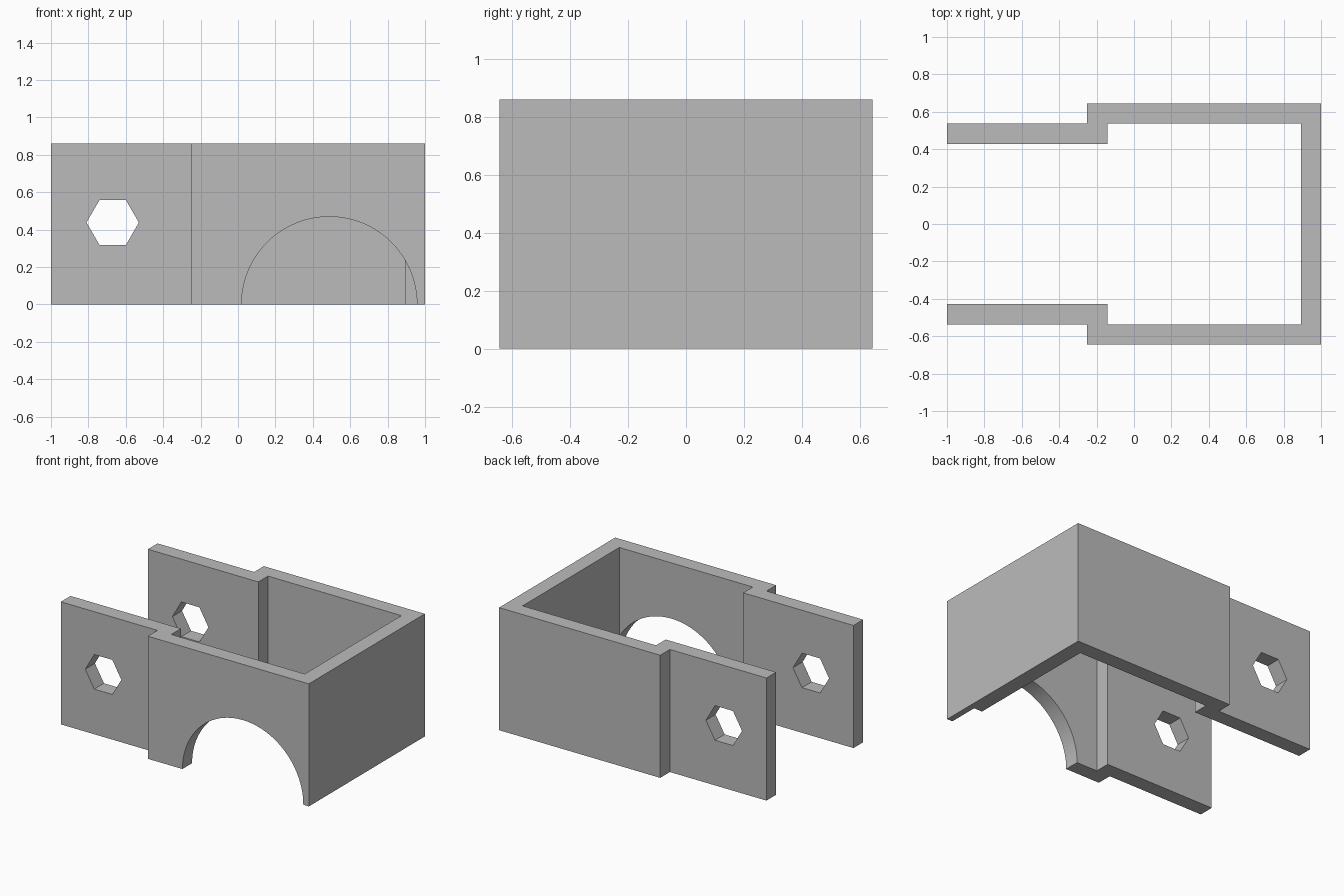
import bpy, bmesh, math
from mathutils import Matrix

default = bpy.data.objects.get("Cube")
if default:
    bpy.data.objects.remove(default, do_unlink=True)

HEIGHT, WALL, HALF = 0.86, 0.107, 0.643

grey = bpy.data.materials.new("plain grey")
grey.use_nodes = True
colour = (0.5, 0.5, 0.5, 1)
grey.diffuse_color = colour
grey.node_tree.nodes["Principled BSDF"].inputs["Base Color"].default_value = colour


def new_object(name, bm):
    bmesh.ops.recalc_face_normals(bm, faces=bm.faces)
    mesh = bpy.data.meshes.new(name)
    bm.to_mesh(mesh)
    bm.free()
    obj = bpy.data.objects.new(name, mesh)
    bpy.context.collection.objects.link(obj)
    mesh.materials.append(grey)
    return obj


def cylinder_cutter(name, sides, radius, x, z, y0, y1):
    """Prism running along y, with one corner pointing to +x."""
    bm = bmesh.new()
    ring = [bm.verts.new((x + radius * math.cos(a), y0, z + radius * math.sin(a)))
            for a in (math.tau * i / sides for i in range(sides))]
    face = bm.faces.new(ring)
    sweep = bmesh.ops.extrude_face_region(bm, geom=[face])["geom"]
    bmesh.ops.translate(bm, vec=(0, y1 - y0, 0),
                        verts=[v for v in sweep if isinstance(v, bmesh.types.BMVert)])
    obj = new_object(name, bm)
    obj.hide_render = True
    return obj


# Clamp body: half outline of the stepped wall, mirrored front to back
outer = [(1, HALF), (-0.25, HALF), (-0.25, HALF - WALL), (-1, HALF - WALL)]
inner = [(-1, HALF - 2 * WALL), (-0.143, HALF - 2 * WALL),
         (-0.143, HALF - WALL), (1 - WALL, HALF - WALL)]
half = outer + inner
outline = half + [(x, -y) for x, y in reversed(half)]
bm = bmesh.new()
base = bm.faces.new([bm.verts.new((x, y, 0)) for x, y in outline])
sweep = bmesh.ops.extrude_face_region(bm, geom=[base])["geom"]
bmesh.ops.translate(bm, vec=(0, 0, HEIGHT),
                    verts=[v for v in sweep if isinstance(v, bmesh.types.BMVert)])
body = new_object("clamp_body", bm)

# Hexagonal bolt holes through both lugs, and the arch in the front wall
cutters = [
    cylinder_cutter("bolt_hole_cutter", 6, 0.14, -0.67, 0.438, -1, 1),
    cylinder_cutter("arch_cutter", 96, 0.469, 0.488, 0, -1, -HALF + 2 * WALL),
]
bpy.context.view_layer.objects.active = body
body.select_set(True)
for cutter in cutters:
    mod = body.modifiers.new(cutter.name, "BOOLEAN")
    mod.operation = "DIFFERENCE"
    mod.solver = "EXACT"
    mod.object = cutter
    bpy.ops.object.modifier_apply(modifier=mod.name)
    bpy.data.objects.remove(cutter, do_unlink=True)

# Smooth arch, crisp edges elsewhere
bpy.ops.object.shade_smooth_by_angle(angle=math.radians(30))
